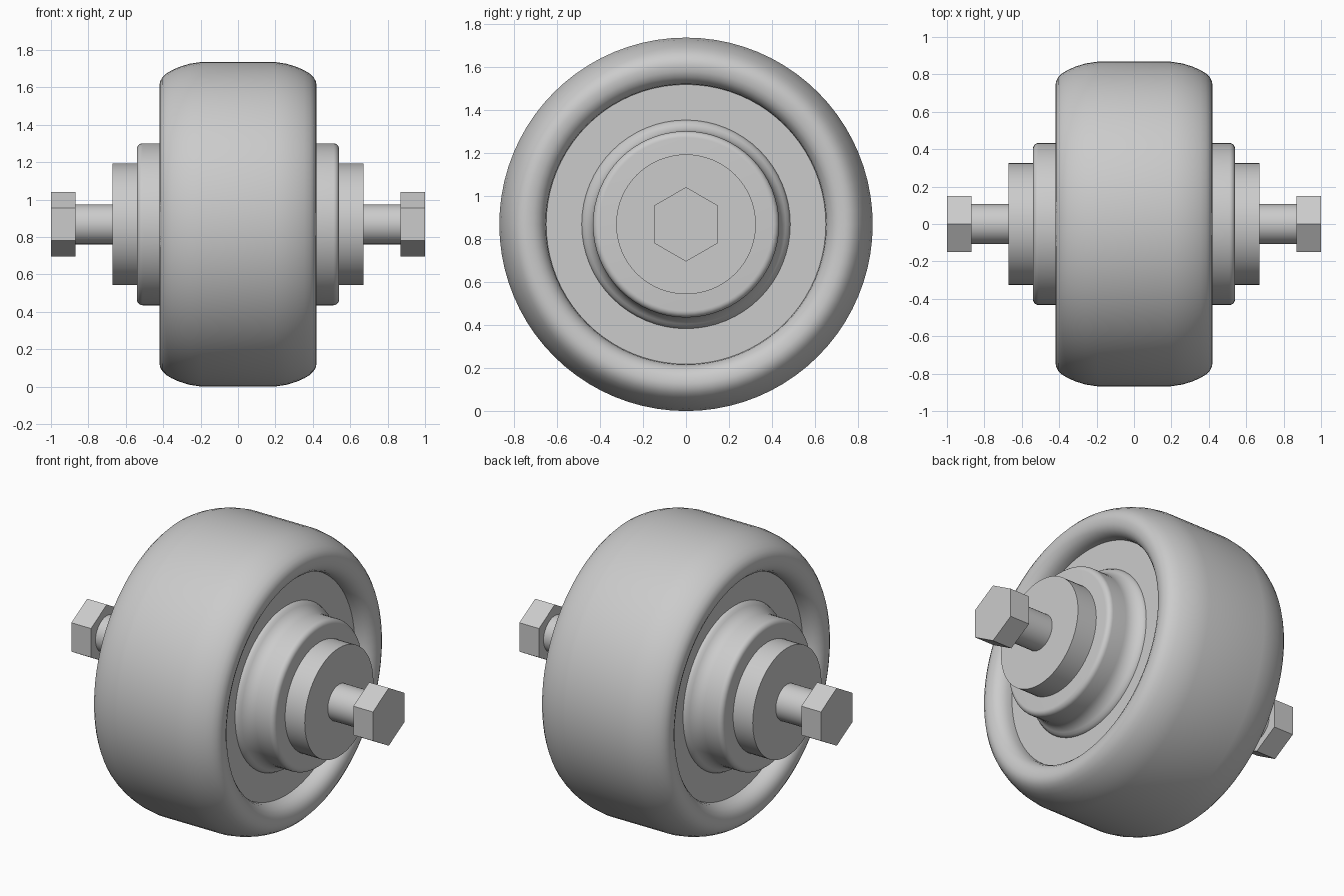
import bpy, bmesh, math
from mathutils import Matrix, Vector

if "Cube" in bpy.data.objects:
    bpy.data.objects.remove(bpy.data.objects["Cube"])

AXLE_Z = 0.868


def add_object(name, bm, angle=35):
    bmesh.ops.recalc_face_normals(bm, faces=bm.faces)
    mesh = bpy.data.meshes.new(name)
    bm.to_mesh(mesh)
    bm.free()
    ob = bpy.data.objects.new(name, mesh)
    ob.location.z = AXLE_Z
    bpy.context.collection.objects.link(ob)
    bpy.ops.object.select_all(action='DESELECT')
    ob.select_set(True)
    bpy.context.view_layer.objects.active = ob
    bpy.ops.object.shade_smooth_by_angle(angle=math.radians(angle))
    return ob


def revolve(name, half, segments=64, closed=False):
    """Mirror an (x, radius) half profile about x = 0 and turn it round the axle."""
    pts = half + [(-x, r) for x, r in reversed(half)]
    bm = bmesh.new()
    rings = []
    for i in range(segments):
        a = math.tau * i / segments
        rings.append([bm.verts.new((x, r * math.sin(a), r * math.cos(a))) for x, r in pts])
    n = len(pts)
    for i in range(segments):
        a, b = rings[i], rings[(i + 1) % segments]
        for j in range(n if closed else n - 1):
            k = (j + 1) % n
            bm.faces.new((a[j], a[k], b[k], b[j]))
    if not closed:  # flat end caps
        bm.faces.new([r[0] for r in rings])
        bm.faces.new([r[-1] for r in rings])
    return add_object(name, bm)


def arc(cx, cr, rx, rr, a0, a1, steps):
    angles = [math.radians(a0 + (a1 - a0) * i / steps) for i in range(steps + 1)]
    return [(cx + rx * math.cos(a), cr + rr * math.sin(a)) for a in angles]


# Tyre with flat tread, rounded shoulders and rolled side lips
revolve("tyre", [
    (0.32, 0.65), (0.353, 0.653), (0.382, 0.665), (0.404, 0.685), (0.416, 0.71),
    (0.42, 0.74), (0.417, 0.763), (0.405, 0.785), (0.385, 0.805), (0.355, 0.823),
    (0.315, 0.841), (0.26, 0.858), (0.195, 0.868)], segments=80, closed=True)

# Wheel disc
revolve("wheel_disc", [(0.32, 0.652)], segments=80)

# Hub with rounded rim and flared root
revolve("hub", arc(0.51, 0.403, 0.03, 0.03, 0, 90, 6)
        + arc(0.42, 0.533, 0.10, 0.10, 270, 215, 6)
        + [(0.32, 0.485)])

# Bearing collar and axle
revolve("bearing_collar", [(0.67, 0.325)])
revolve("axle", [(0.88, 0.107)], segments=32)

# Hexagonal bolt head and nut, corners pointing up
for side, name in ((1, "bolt_head"), (-1, "bolt_nut")):
    bm = bmesh.new()
    bmesh.ops.create_cone(bm, cap_ends=True, segments=6, radius1=0.173, radius2=0.173, depth=0.13)
    top = max(bm.verts, key=lambda v: v.co.y).co
    turn = math.pi / 2 - math.atan2(top.y, top.x)
    bm.transform(Matrix.Rotation(turn, 4, 'Z'))
    # axis z -> x, corner direction y -> z
    bm.transform(Matrix(((0, 0, 1, 0.935 * side), (1, 0, 0, 0), (0, 1, 0, 0), (0, 0, 0, 1))))
    add_object(name, bm, 20)
